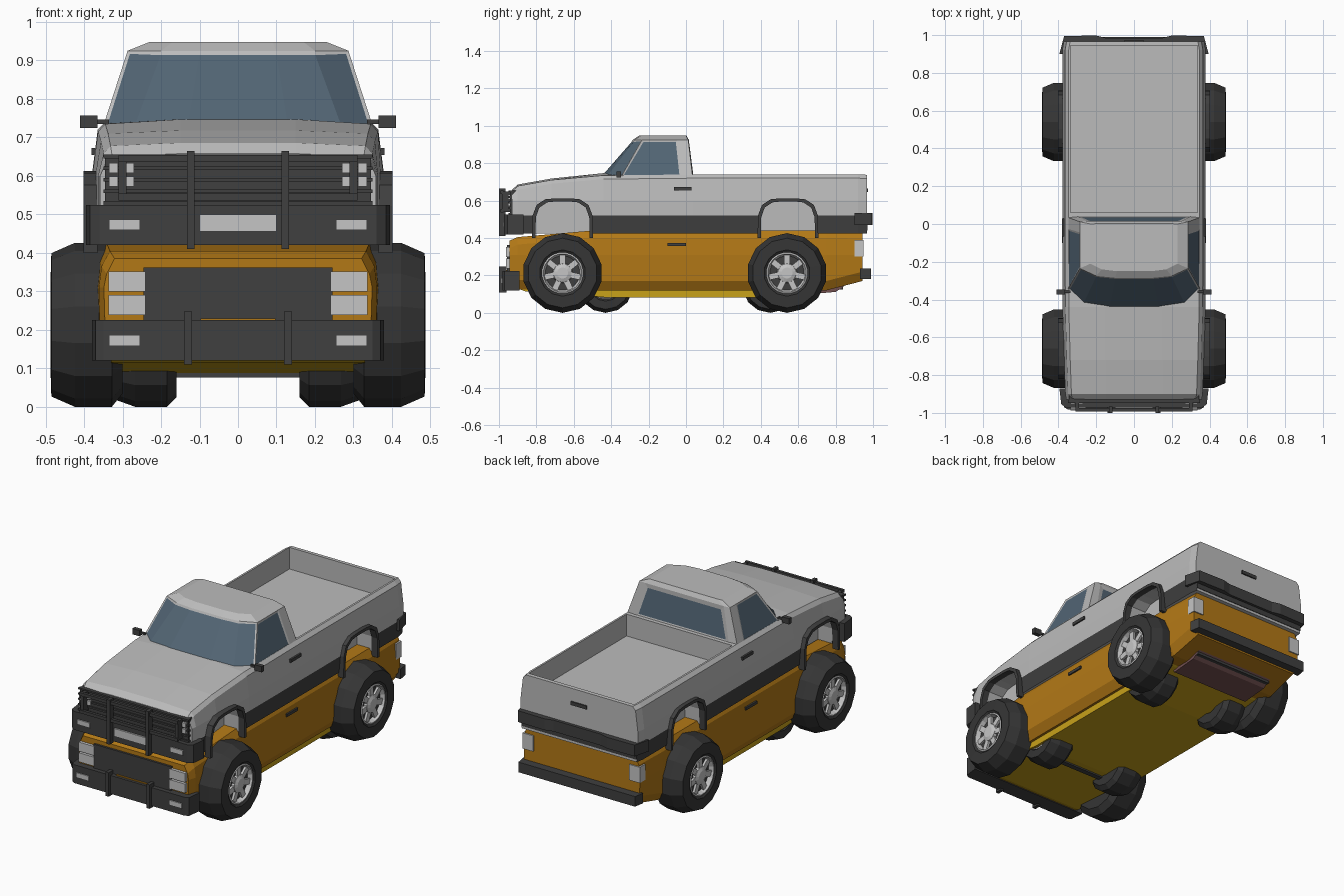
import bpy, bmesh, math
from mathutils import Vector

if "Cube" in bpy.data.objects:
    bpy.data.objects.remove(bpy.data.objects["Cube"])


def material(name, rgb):
    m = bpy.data.materials.new(name)
    m.diffuse_color = (*rgb, 1)
    m.use_nodes = True
    m.node_tree.nodes["Principled BSDF"].inputs["Base Color"].default_value = m.diffuse_color
    return m


GREY = material("body grey", (0.50, 0.50, 0.50))
TRIM = material("dark trim", (0.05, 0.05, 0.05))
TIRE = material("tire black", (0.036, 0.036, 0.036))
ORANGE = material("body orange", (0.45, 0.19, 0.008))
YELLOW = material("belly yellow", (0.58, 0.36, 0.01))
GLASS = material("window blue", (0.085, 0.13, 0.175))
LIGHT = material("light metal", (0.56, 0.56, 0.56))
BROWN = material("underside brown", (0.17, 0.08, 0.08))


def make(name, mats, verts, faces, mirror=False):
    """Mesh object, optionally with a mirrored copy across x = 0."""
    bm = bmesh.new()
    for s in ((1, -1) if mirror else (1,)):
        vs = [bm.verts.new((s * v[0], v[1], v[2])) for v in verts]
        for f in faces:
            bm.faces.new([vs[i] for i in f])
    bmesh.ops.recalc_face_normals(bm, faces=bm.faces)
    me = bpy.data.meshes.new(name)
    bm.to_mesh(me)
    bm.free()
    for m in (mats if isinstance(mats, list) else [mats]):
        me.materials.append(m)
    ob = bpy.data.objects.new(name, me)
    bpy.context.collection.objects.link(ob)
    return ob


def loft(rings, caps=True, off=0):
    n = len(rings[0])
    verts = [p for r in rings for p in r]
    faces = [(off + i * n + j, off + i * n + (j + 1) % n, off + (i + 1) * n + (j + 1) % n, off + (i + 1) * n + j)
             for i in range(len(rings) - 1) for j in range(n)]
    if caps:
        faces += [tuple(off + k for k in range(n)),
                  tuple(off + (len(rings) - 1) * n + k for k in range(n))]
    return verts, faces


def box(name, mat, x, y, z, mirror=False):
    ring = lambda h: [(x[0], y[0], h), (x[1], y[0], h), (x[1], y[1], h), (x[0], y[1], h)]
    return make(name, mat, *loft([ring(z[0]), ring(z[1])]), mirror)


def prism(name, mat, pts, x, mirror=False):
    """Side profile of (y, z) points extruded along x."""
    return make(name, mat, *loft([[(h, *p) for p in pts] for h in x]), mirror)


def plan(name, mat, pts, z):
    """Half outline of (x, y) points, mirrored and extruded along z."""
    full = pts + [(-a, b) for a, b in reversed(pts)]
    return make(name, mat, *loft([[(a, b, h) for a, b in full] for h in z]))


def hull(name, mats, stations, section):
    rings = []
    for y, *args in stations:
        half = section(*args)
        rings.append([(a, y, b) for a, b in half] + [(-a, y, b) for a, b in reversed(half)])
    return make(name, mats, *loft(rings))


# Upper body shell
upper = hull("upper_body", [GREY, TRIM],
             [(-0.93, .65, .355, .008), (-0.90, .678, .36, .008), (-0.72, .71, .367, .008),
              (-0.44, .735, .375, .012), (0.04, .74, .376, 0), (0.92, .74, .376, 0), (0.967, .738, .368, 0)],
             lambda t, w, b: [(w * .99, .425), (w * 1.01, .52), (w * 1.01, .6), (w * .97, t - .02),
                              (w * .92, t), (.15, t + b)])


def arch(cy, k, kz):
    half = [(.158, .40), (.155, .52), (.135, .575), (.09, .605), (.04, .61)]
    h = [(a * k, .40 + (b - .40) * kz) for a, b in half]
    return [(cy + a, b) for a, b in h] + [(cy - a, b) for a, b in reversed(h)]


# Wheel wells and cargo bed are cut out of the shell
FRONT, REAR = -0.66, 0.545
cutters = [prism("well_cutter", GREY, arch(c, .95, .94), (.27, .5), True) for c in (FRONT, REAR)]
cutters.append(box("bed_cutter", GREY, (-.335, .335), (.06, .945), (.615, .9)))
for c in cutters:
    c.hide_render = True
    mod = upper.modifiers.new("cut", 'BOOLEAN')
    mod.operation, mod.object, mod.solver = 'DIFFERENCE', c, 'EXACT'
dg = bpy.context.evaluated_depsgraph_get()
cut_mesh = bpy.data.meshes.new_from_object(upper.evaluated_get(dg))
upper.modifiers.clear()
upper.data = cut_mesh
for c in cutters:
    bpy.data.objects.remove(c)
for p in cut_mesh.polygons:    # dark lower band
    if p.center.z < .52 and abs(p.center.x) > .345 and abs(p.normal.x) > .8:
        p.material_index = 1

# Arch flares
for label, cy in (("front", FRONT), ("rear", REAR)):
    outer, inner = arch(cy, 1.03, 1.01), arch(cy, .92, .93)
    n = len(outer)
    rings = [[(x, *p[i]) for x, p in ((.365, outer), (.402, outer), (.402, inner), (.365, inner))] for i in range(n)]
    make(label + "_arch_flares", TRIM, *loft(rings), True)

# Cab with inset windows
def cab_ring(z, pts):
    return [(a, b, z) for a, b in pts] + [(-a, b, z) for a, b in reversed(pts)]


rings = [cab_ring(.73, [(.13, -.455), (.27, -.425), (.35, -.345), (.35, -.025), (.35, .035), (.30, .04)]),
         cab_ring(.925, [(.10, -.285), (.2, -.275), (.287, -.235), (.287, -.045), (.287, .012), (.25, .015)]),
         cab_ring(.948, [(.09, -.25), (.17, -.24), (.23, -.21), (.23, -.05), (.23, 0), (.20, .002)])]
cab = make("cab", [GREY, GLASS], *loft(rings))
bm = bmesh.new()
bm.from_mesh(cab.data)
walls = [f for f in bm.faces if .78 < f.calc_center_median().z < .88 and len(f.verts) == 4]
shield = [f for f in walls if f.calc_center_median().y < -.28]
back = [f for f in walls if f.normal.y > .8 and abs(f.calc_center_median().x) < .1]
sides = [f for f in walls if abs(f.normal.x) > .8 and -.25 < f.calc_center_median().y < -.1]
for group, t in ((shield, .012), (back, .03), (sides[:1], .014), (sides[1:], .014)):
    bmesh.ops.inset_region(bm, faces=group, thickness=t, depth=-.003)
    for f in group:
        f.material_index = 1
bm.to_mesh(cab.data)
bm.free()

box("mirror_heads", TRIM, (.365, .41), (-.372, -.348), (.724, .757), True)
box("mirror_arms", TRIM, (.335, .37), (-.365, -.352), (.735, .746), True)
box("upper_door_handles", TRIM, (.355, .381), (-.065, .03), (.654, .672), True)
box("tailgate_handle", TRIM, (-.05, .05), (.955, .974), (.645, .665))

# Upper front: grille, lamps, bumper, bull bar
box("upper_grille", TRIM, (-.345, .345), (-.94, -.9), (.525, .655))
for i, z in enumerate((.53, .56, .59, .62, .65)):
    box(f"grille_slat_{i}", TRIM, (-.35, .35), (-.948, -.93), (z - .005, z + .005))
for z in (.585, .62):
    box("upper_headlights", LIGHT, (.27, .305), (-.952, -.935), (z - .013, z + .013), True)
    box("upper_side_lamps", LIGHT, (.312, .335), (-.952, -.935), (z - .013, z + .013), True)
plan("upper_front_bumper", TRIM, [(.36, -.972), (.385, -.955), (.395, -.87), (.3, -.87)], (.42, .525))
box("upper_fog_lamps", LIGHT, (.255, .335), (-.979, -.96), (.459, .487), True)
box("front_plate", LIGHT, (-.1, .1), (-.982, -.96), (.455, .5))
box("bull_bar_posts", TRIM, (.113, .133), (-1.0, -.965), (.41, .665), True)
for i, z in enumerate((.545, .645)):
    box(f"bull_bar_rail_{i}", TRIM, (-.31, .31), (-.992, -.975), (z - .009, z + .009))
box("bull_bar_brackets", TRIM, (.29, .31), (-.985, -.935), (.54, .65), True)

# Upper rear bumper with a stepped outline
plan("upper_rear_bumper", TRIM, [(.15, .985), (.2, .998), (.37, .995), (.395, .9), (.36, .9), (.36, .95)], (.47, .535))
box("rear_lower_panel", TRIM, (-.365, .365), (.93, .97), (.44, .52))

# Lower body
hull("lower_body", ORANGE,
     [(-.945, .14, .385, .345), (-.9, .125, .405, .358), (-.5, .12, .44, .374),
      (.75, .12, .44, .374), (.943, .17, .438, .365)],
     lambda b, t, w: [(w * .92, b), (w, b + .05), (w * 1.01, .31), (w * .99, t - .04), (w * .93, t)])
prism("belly_pan", YELLOW, [(-.9, .13), (-.86, .115), (-.42, .082), (.36, .082), (.66, .115), (.7, .13)], (-.33, .33))
box("front_cross_member", TRIM, (-.225, .225), (-.49, -.46), (.076, .125))
prism("rear_under_plate", BROWN, [(.62, .13), (.64, .098), (.8, .112), (.87, .16)], (-.25, .25))
box("hitch_bracket", TRIM, (-.25, .25), (.78, .84), (.125, .15))
box("lower_door_handles", TRIM, (.35, .382), (-.1, 0), (.357, .373), True)

# Lower front and rear details
box("lower_grille", TRIM, (-.245, .245), (-.957, -.92), (.22, .362))
for z in (.264, .325):
    box("lower_headlights", LIGHT, (.24, .337), (-.962, -.92), (z - .026, z + .026), True)
box("lower_grille_strip", ORANGE, (-.097, .097), (-.966, -.95), (.222, .229))
plan("lower_front_bumper", TRIM, [(.35, -.982), (.37, -.97), (.38, -.89), (.3, -.89)], (.12, .225))
box("lower_fog_lamps", LIGHT, (.255, .335), (-.988, -.97), (.158, .186), True)
box("lower_bumper_posts", TRIM, (.12, .14), (-1.0, -.96), (.11, .247), True)
box("tail_lamps", LIGHT, (.305, .372), (.9, .95), (.3, .39), True)
plan("lower_rear_bumper", TRIM, [(.37, .99), (.38, .93), (.3, .93)], (.18, .238))


def lathe(name, mat, prof, y, z, n):
    rings = [[(x, y + r * math.cos((i + .5) * math.tau / n), z + r * math.sin((i + .5) * math.tau / n))
              for i in range(n)] for x, r in prof]
    return make(name, mat, *loft(rings), True)


def wheels(name, xo, y, r, w):
    """Pair of wheels: tire, dish, rim ring, hub and spokes."""
    k = r / .215
    lathe(name + "_tires", TIRE, [(xo - .05, .09 * k), (xo - w, .1 * k), (xo - w, .18 * k), (xo - w * .85, r),
                                  (xo - w * .33, r), (xo, .188 * k), (xo + .002, .125 * k),
                                  (xo - .01, .108 * k), (xo - .04, .1 * k)], y, r, 14)
    lathe(name + "_rims", LIGHT, [(xo - .045, .085 * k), (xo - .005, .112 * k), (xo - .002, .104 * k),
                                  (xo - .03, .092 * k)], y, r, 20)
    lathe(name + "_dishes", TRIM, [(xo - .032, .096 * k), (xo - .027, .096 * k)], y, r, 20)
    lathe(name + "_hubs", LIGHT, [(xo - .03, .055 * k), (xo - .012, .05 * k), (xo - .004, .03 * k)], y, r, 14)
    verts, faces = [], []
    for i in range(7):
        a = math.tau * i / 7 + math.pi / 2
        u, v = Vector((math.cos(a), math.sin(a))), Vector((-math.sin(a), math.cos(a)))
        quad = [u * d * k + v * s * k for d, s in ((.04, -.016), (.1, -.016), (.1, .016), (.04, .016))]
        vs, fs = loft([[(x, y + q.x, r + q.y) for q in quad] for x in (xo - .03, xo - .014)], True, len(verts))
        verts += vs
        faces += fs
    make(name + "_spokes", LIGHT, verts, faces, True)


# Large outer wheels and smaller inner wheels
wheels("front_outer_wheel", .485, FRONT, .213, .185)
wheels("rear_outer_wheel", .485, .54, .213, .185)
wheels("front_inner_wheel", .32, -.43, .15, .16)
wheels("rear_inner_wheel", .32, .45, .15, .16)
